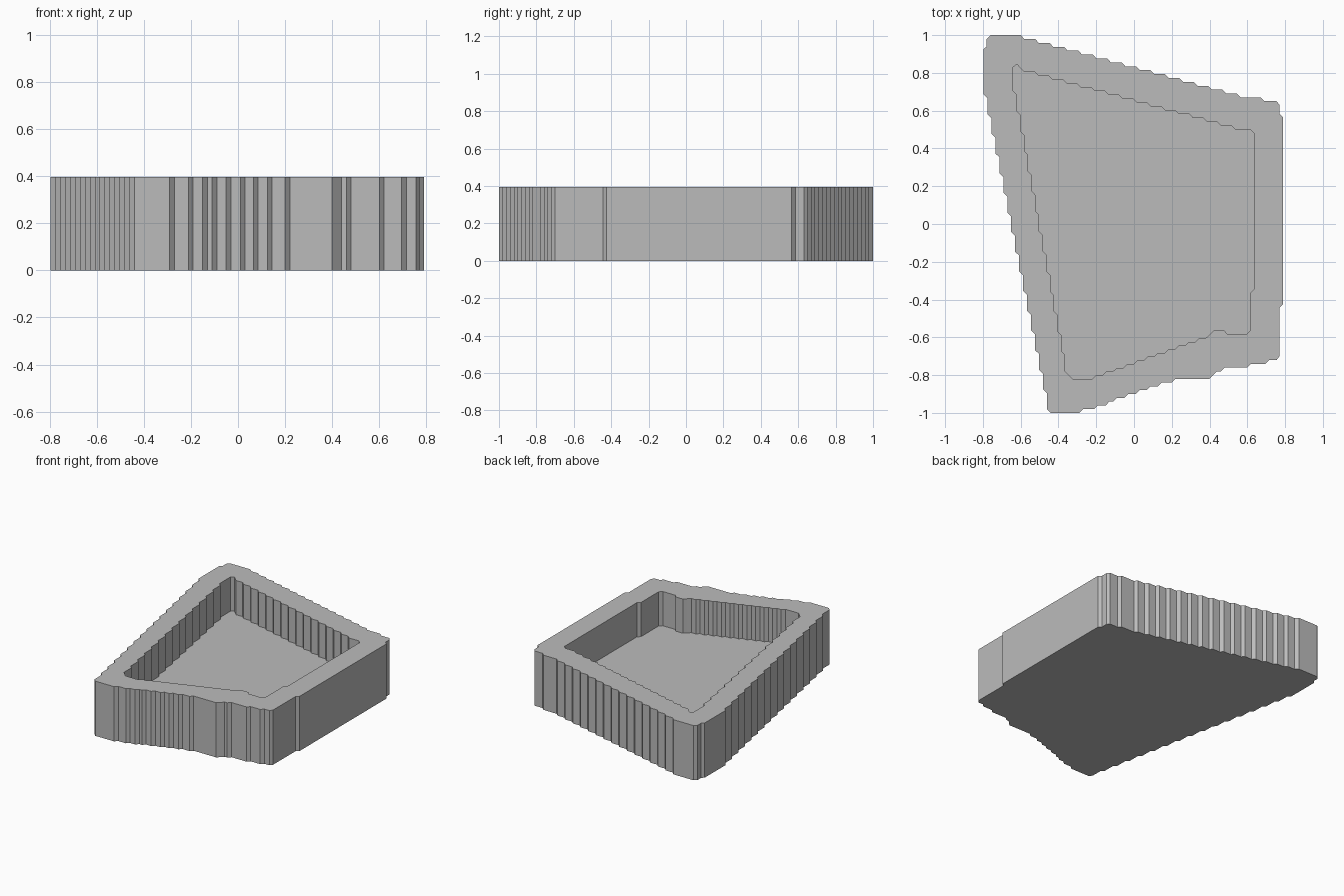
import bpy, bmesh

HEIGHT, FLOOR, STEP = 0.395, 0.148, 0.02

cube = bpy.data.objects.get("Cube")
if cube:
    bpy.data.objects.remove(cube)


def stairs(a, b, n):
    """Points from a to b as n straight runs, each ended by a small diagonal."""
    delta = (b[0] - a[0], b[1] - a[1])
    main = 0 if abs(delta[0]) > abs(delta[1]) else 1
    run = delta[main] / n
    bevel = STEP if run > 0 else -STEP
    points = [a]
    for i in range(n):
        for fraction, back in ((i, bevel), (i + 1, 0)):
            p = [0, 0]
            p[main] = a[main] + run * (i + 1) - back
            p[1 - main] = a[1 - main] + delta[1 - main] * fraction / n
            points.append(tuple(p))
    return points


def front_steps(starts, y):
    """Points climbing one step at each listed x."""
    points = []
    for x in starts:
        points += [(x, y), (x + STEP, y + STEP)]
        y += STEP
    return points


# Outer outline, counter-clockwise from the back left end of the slanted side
outer = stairs((-0.797, 0.77), (-0.44, -1.0), 17)
outer += front_steps((-0.29, -0.21, -0.15, -0.11, -0.05, 0.01, 0.065, 0.125, 0.2), -1.0)
outer += [(0.4, -0.82), (0.44, -0.78)]
outer += front_steps((0.46, 0.6, 0.695), -0.78)
outer += [(0.755, -0.72), (0.77, -0.70), (0.77, -0.445), (0.79, -0.425),
          (0.79, 0.565), (0.77, 0.585), (0.77, 0.63), (0.755, 0.65),
          (0.69, 0.65), (0.67, 0.67)]
outer += stairs((0.62, 0.67), (-0.60, 1.0), 16)
outer += [(-0.76, 1.0), (-0.78, 0.98), (-0.78, 0.94), (-0.797, 0.925)]

# Inner outline of the recess, same direction
inner = stairs((-0.64, 0.79), (-0.345, -0.80), 15)
inner += [(-0.325, -0.82)]
inner += stairs((-0.255, -0.82), (0.40, -0.585), 12)
inner += [(0.42, -0.565), (0.48, -0.565), (0.495, -0.585), (0.595, -0.585),
          (0.615, -0.565), (0.615, -0.365), (0.635, -0.345), (0.635, 0.48),
          (0.615, 0.50)]
inner += stairs((0.59, 0.50), (-0.60, 0.825), 16)
inner += [(-0.62, 0.845), (-0.64, 0.83)]

bm = bmesh.new()


def ring(points, z):
    return [bm.verts.new((x, y, z)) for x, y in points]


def wall(low, high):
    for i in range(len(low)):
        j = (i + 1) % len(low)
        bm.faces.new((low[i], low[j], high[j], high[i]))


def loop_edges(verts):
    return [bm.edges.get((verts[i - 1], verts[i])) for i in range(len(verts))]


# Base, recess floor and both walls
base, rim_out = ring(outer, 0), ring(outer, HEIGHT)
floor, rim_in = ring(inner, FLOOR), ring(inner, HEIGHT)
bm.faces.new(base[::-1])
bm.faces.new(floor)
wall(base, rim_out)
wall(rim_in, floor)

# Flat rim between the two outlines
bmesh.ops.triangle_fill(bm, edges=loop_edges(rim_out) + loop_edges(rim_in),
                        use_beauty=True, normal=(0, 0, 1))
bmesh.ops.recalc_face_normals(bm, faces=bm.faces)

mesh = bpy.data.meshes.new("tray")
bm.to_mesh(mesh)
bm.free()
tray = bpy.data.objects.new("tray", mesh)
bpy.context.collection.objects.link(tray)

# Plain grey
grey = bpy.data.materials.new("grey")
grey.use_nodes = True
color = (0.5, 0.5, 0.5, 1)
grey.diffuse_color = color
grey.node_tree.nodes["Principled BSDF"].inputs["Base Color"].default_value = color
mesh.materials.append(grey)
